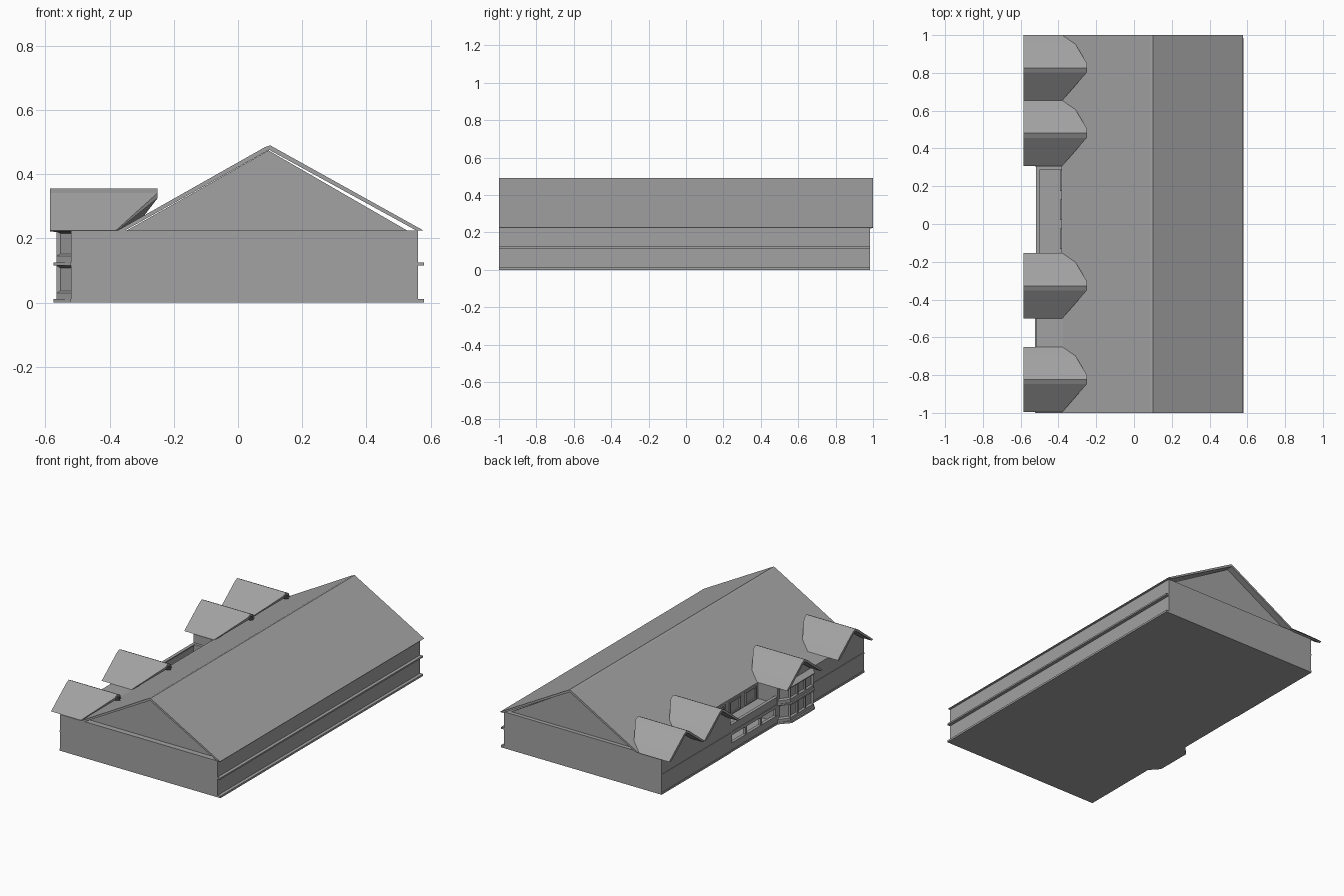
import bpy, bmesh
from mathutils import Vector

cube = bpy.data.objects.get("Cube")
if cube:
    bpy.data.objects.remove(cube, do_unlink=True)

grey = bpy.data.materials.new("plain grey")
grey.use_nodes = True
tone = (0.36, 0.36, 0.36, 1)
grey.diffuse_color = tone
shader = grey.node_tree.nodes["Principled BSDF"]
shader.inputs["Base Color"].default_value = tone
shader.inputs["Roughness"].default_value = 0.9


def finish(name, bm):
    bmesh.ops.recalc_face_normals(bm, faces=bm.faces)
    mesh = bpy.data.meshes.new(name)
    bm.to_mesh(mesh)
    bm.free()
    mesh.materials.append(grey)
    obj = bpy.data.objects.new(name, mesh)
    bpy.context.collection.objects.link(obj)
    return obj


def loft(name, start, end, window=None):
    """Solid between two matching outlines, optionally with inset side panes."""
    bm = bmesh.new()
    a = [bm.verts.new(p) for p in start]
    b = [bm.verts.new(p) for p in end]
    bm.faces.new(a)
    bm.faces.new(b)
    n = len(a)
    sides = [bm.faces.new((a[i], a[(i + 1) % n], b[(i + 1) % n], b[i])) for i in range(n)]
    if window:
        bmesh.ops.recalc_face_normals(bm, faces=bm.faces)
        bmesh.ops.inset_individual(bm, faces=[sides[i] for i in window],
                                   thickness=0.01, depth=-0.01)
    return finish(name, bm)


def plan(name, outline, z0, z1, window=None):
    return loft(name, [(x, y, z0) for x, y in outline],
                [(x, y, z1) for x, y in outline], window)


def section(name, outline, y0, y1):
    return loft(name, [(x, y0, z) for x, z in outline], [(x, y1, z) for x, z in outline])


def box(name, x0, x1, y0, y1, z0, z1):
    return plan(name, [(x0, y0), (x1, y0), (x1, y1), (x0, y1)], z0, z1)


# Proportions shared by several parts
FRONT, BACK, INNER = -0.52, 0.56, -0.385
NEAR, FAR = -1.0, 0.985
EAVE, RIDGE = 0.225, 0.355
PORCH0, PORCH1 = -0.155, 0.305

# Main walls with a recess for the porch and balcony
plan("main_walls", [(FRONT, NEAR), (BACK, NEAR), (BACK, FAR), (FRONT, FAR),
                    (FRONT, PORCH1), (INNER, PORCH1), (INNER, PORCH0), (FRONT, PORCH0)],
     0, EAVE)

# Ledges along the long walls
for level, z0, z1 in (("base", 0, 0.012), ("middle", 0.115, 0.125)):
    box(level + "_back_ledge", BACK, 0.58, NEAR, FAR, z0, z1)
    for part, y0, y1 in (("near", NEAR, -0.5), ("far", PORCH1, FAR)):
        box(f"{level}_{part}_ledge", FRONT - 0.003, FRONT, y0, y1, z0, z1)

# Thin main roof with a narrow flat ridge
section("main_roof", [(-0.375, EAVE), (0.085, 0.485), (0.1, 0.49), (0.577, EAVE),
                      (0.555, EAVE), (0.097, 0.476), (-0.352, EAVE)], -1, 1)

# Recessed gable walls
gable = [(-0.355, EAVE - 0.005), (0.095, 0.474), (0.535, EAVE - 0.005)]
section("near_gable", gable, -0.965, -0.95)
section("far_gable", gable, 0.945, 0.96)


# Dormers: folded slabs cut on a slant at the rear
def dormer(name, y):
    outer = [(-0.173, EAVE, -0.38), (-0.025, 0.342, -0.25), (0, RIDGE, -0.25),
             (0.025, 0.342, -0.25), (0.125, 0.264, -0.31), (0.173, EAVE, -0.38)]
    ring = outer + [(dy * 0.92, z - (0.016 if z > EAVE else 0.004), x)
                    for dy, z, x in reversed(outer)]
    loft(name + "_roof", [(-0.585, y + dy, z) for dy, z, x in ring],
         [(x, y + dy, z) for dy, z, x in ring])
    face = [(-0.155, EAVE - 0.003), (0, RIDGE - 0.018), (0.155, EAVE - 0.003)]
    loft(name + "_gable", [(FRONT, y + dy, z) for dy, z in face],
         [(FRONT + 0.015, y + dy, z) for dy, z in face])


for i, y in enumerate((-0.823, -0.327, 0.481, 0.827)):
    dormer(f"dormer_{i + 1}", y)


# Two-storey bay with chamfered corners
def bay_outline(out):
    return [(FRONT + 0.01, PORCH0), (FRONT, PORCH0), (FRONT - out, PORCH0 - 0.06),
            (FRONT - out, -0.44), (FRONT, -0.5), (FRONT + 0.01, -0.5)]


for name, out, z0, z1, panes in (
        ("bay_base_ledge", 0.055, 0, 0.012, None),
        ("bay_lower_sill", 0.045, 0.012, 0.03, None),
        ("bay_lower_windows", 0.045, 0.03, 0.115, (1, 2, 3)),
        ("bay_middle_ledge", 0.055, 0.115, 0.125, None),
        ("bay_upper_sill", 0.045, 0.125, 0.145, None),
        ("bay_upper_windows", 0.045, 0.145, 0.222, (1, 2, 3)),
        ("bay_cap", 0.055, 0.22, EAVE, None)):
    plan(name, bay_outline(out), z0, z1, panes)

# Window mullions on the front of the bay
for floor, z0, z1 in (("lower", 0.03, 0.115), ("upper", 0.145, 0.222)):
    for i, y in enumerate((-0.365, -0.29)):
        box(f"bay_{floor}_mullion_{i + 1}", FRONT - 0.045, FRONT - 0.034,
            y - 0.005, y + 0.005, z0, z1)

# Porch and balcony: floors, parapets, posts
for floor, z0, z1, top in (("porch", 0, 0.012, 0.05), ("balcony", 0.105, 0.125, 0.165)):
    box(floor + "_floor", FRONT, INNER, PORCH0, PORCH1, z0, z1)
    box(floor + "_parapet", FRONT + 0.003, FRONT + 0.015, PORCH0, PORCH1, z1, top)
    box(floor + "_rail", FRONT, FRONT + 0.02, PORCH0, PORCH1, top, top + 0.007)
box("balcony_side_rail", FRONT, INNER, PORCH1 - 0.018, PORCH1, 0.125, 0.172)
for i in range(4):
    y = PORCH0 + 0.008 + i * (PORCH1 - PORCH0 - 0.016) / 3
    box(f"porch_post_{i + 1}", FRONT + 0.002, FRONT + 0.018, y - 0.008, y + 0.008, 0.012, 0.105)

# Framed windows on the recessed wall
for floor, z0, z1 in (("porch", 0.02, 0.095), ("balcony", 0.135, 0.21)):
    for i in range(3):
        y = PORCH0 + 0.077 + i * 0.153
        for side in (-1, 1):
            edge = y + side * 0.05
            box(f"{floor}_window_{i + 1}_jamb", INNER - 0.008, INNER,
                edge - 0.004, edge + 0.004, z0, z1)
        for z in (z0, z1):
            box(f"{floor}_window_{i + 1}_bar", INNER - 0.008, INNER,
                y - 0.054, y + 0.054, z - 0.004, z + 0.004)
